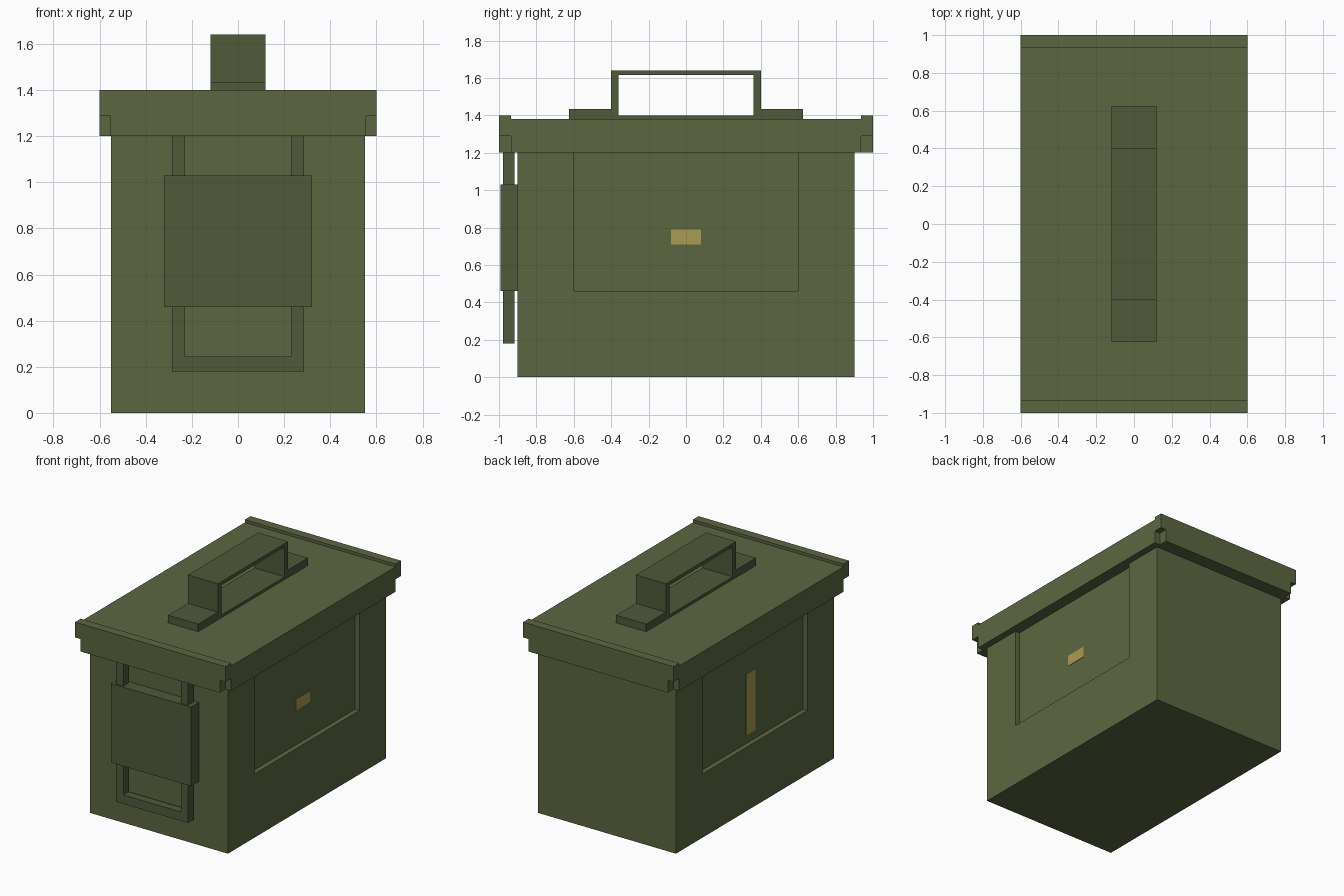
import bpy, bmesh

if "Cube" in bpy.data.objects:
    bpy.data.objects.remove(bpy.data.objects["Cube"])


def material(name, rgb):
    m = bpy.data.materials.new(name)
    m.diffuse_color = (*rgb, 1)
    m.use_nodes = True
    m.node_tree.nodes["Principled BSDF"].inputs["Base Color"].default_value = m.diffuse_color
    return m


OLIVE = material("olive", (0.105, 0.135, 0.052))
DARK_OLIVE = material("dark_olive", (0.08, 0.10, 0.042))
YELLOW = material("yellow", (0.40, 0.33, 0.085))


def finish(name, bm, mat):
    bmesh.ops.recalc_face_normals(bm, faces=bm.faces)
    mesh = bpy.data.meshes.new(name)
    bm.to_mesh(mesh)
    bm.free()
    ob = bpy.data.objects.new(name, mesh)
    bpy.context.collection.objects.link(ob)
    if mat:
        mesh.materials.append(mat)
    return ob


def box(name, x, y, z, mat=None):
    bm = bmesh.new()
    bmesh.ops.create_cube(bm, size=1)
    for v in bm.verts:
        v.co = [lo + (c + 0.5) * (hi - lo) for c, (lo, hi) in zip(v.co, (x, y, z))]
    return finish(name, bm, mat)


def prism(name, outline, axis, lo, hi, mat):
    """Extrude a closed 2D outline (other axis, z) along x (0) or y (1)."""
    bm = bmesh.new()
    pts = [(lo, a, z) if axis == 0 else (a, lo, z) for a, z in outline]
    face = bm.faces.new([bm.verts.new(p) for p in pts])
    moved = bmesh.ops.extrude_face_region(bm, geom=[face])["geom"]
    shift = [0, 0, 0]
    shift[axis] = hi - lo
    bmesh.ops.translate(bm, vec=shift, verts=[g for g in moved if isinstance(g, bmesh.types.BMVert)])
    return finish(name, bm, mat)


def mirrored(half):
    return half + [(-a, z) for a, z in reversed(half)]


# Box body with a recessed panel on each long side
body = box("body", (-0.55, 0.55), (-0.9, 0.9), (0, 1.2), OLIVE)
for side, label in ((-1, "left"), (1, "right")):
    xs = sorted((side * 0.515, side * 0.7))
    cutter = box(label + "_recess_cutter", xs, (-0.6, 0.6), (0.46, 1.3))
    cutter.hide_render = True
    cutter.hide_set(True)
    cut = body.modifiers.new(label + "_recess", "BOOLEAN")
    cut.operation = "DIFFERENCE"
    cut.solver = "EXACT"
    cut.object = cutter

# Yellow side markings
box("right_marking", (0.51, 0.518), (-0.08, 0.08), (0.71, 0.79), YELLOW)
box("left_marking", (-0.518, -0.51), (-0.05, 0.05), (0.52, 0.96), YELLOW)

# Lid with raised end flanges notched at their lower corners
box("lid", (-0.6, 0.6), (-0.935, 0.935), (1.2, 1.38), OLIVE)
flange = mirrored([(0.555, 1.2), (0.555, 1.29), (0.6, 1.29), (0.6, 1.4)])
prism("front_lid_flange", flange, 1, -1.0, -0.935, OLIVE)
prism("back_lid_flange", flange, 1, 0.935, 1.0, OLIVE)

# Carry handle: feet, posts and grip, with a thin plate between the feet
handle = mirrored([(0.36, 1.38), (0.625, 1.38), (0.625, 1.435), (0.4, 1.435), (0.4, 1.64)])
handle += [(-0.36, 1.38), (-0.36, 1.615), (0.36, 1.615)]
prism("handle", handle, 0, -0.12, 0.12, DARK_OLIVE)
box("handle_plate", (-0.12, 0.12), (-0.36, 0.36), (1.38, 1.4), DARK_OLIVE)

# Front latch: U-shaped wire loop and the cover plate
loop = mirrored([(0.23, 0.245), (0.23, 1.2), (0.287, 1.2), (0.287, 0.18)])
prism("latch_loop", loop, 1, -0.978, -0.918, DARK_OLIVE)
box("latch_plate", (-0.32, 0.32), (-0.992, -0.9), (0.46, 1.03), DARK_OLIVE)
